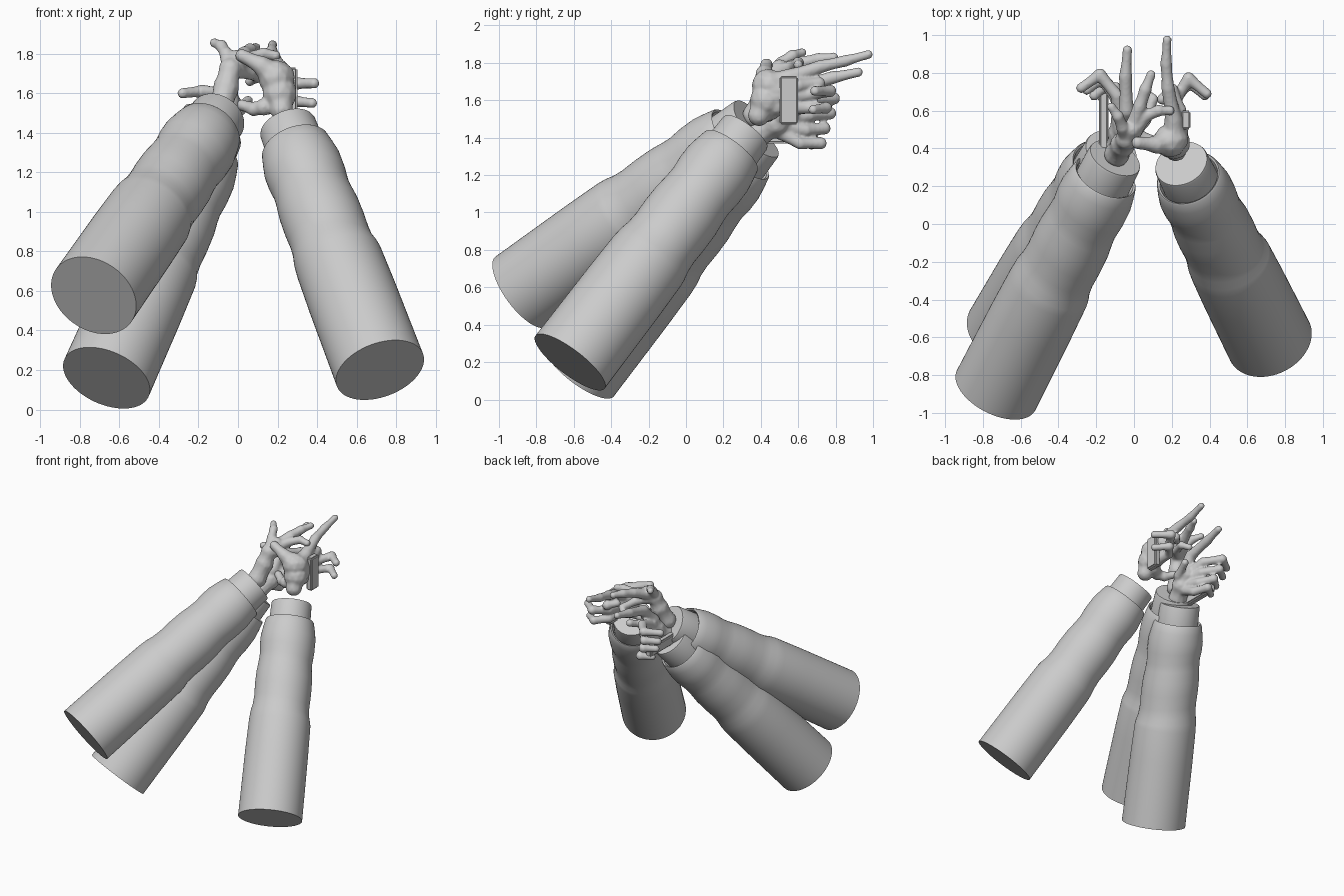
import bpy, bmesh, math
from mathutils import Vector, Matrix


def finish(bm, name, smooth_angle=35):
    me = bpy.data.meshes.new(name)
    bmesh.ops.recalc_face_normals(bm, faces=bm.faces)
    bm.to_mesh(me)
    bm.free()
    ob = bpy.data.objects.new(name, me)
    bpy.context.collection.objects.link(ob)
    bpy.ops.object.select_all(action='DESELECT')
    ob.select_set(True)
    bpy.context.view_layer.objects.active = ob
    bpy.ops.object.shade_smooth_by_angle(angle=math.radians(smooth_angle))
    return ob


def lathe(name, start, end, profile, tilts=None, seg=64):
    """Closed tube from start to end; profile = (fraction, radius); tilts skew the fold rings."""
    start, end = Vector(start), Vector(end)
    axis = end - start
    length = axis.length
    rot = axis.to_track_quat('Z', 'Y')
    bm = bmesh.new()
    rings = []
    for i, (t, r) in enumerate(profile):
        k = tilts.get(i, 0) if tilts else 0
        ring = []
        for s in range(seg):
            a = 2 * math.pi * s / seg
            p = Vector((r * math.cos(a), r * math.sin(a), length * (t + k * math.cos(a))))
            ring.append(bm.verts.new(start + rot @ p))
        rings.append(ring)
    for a, b in zip(rings, rings[1:]):
        for s in range(seg):
            n = (s + 1) % seg
            bm.faces.new((a[s], a[n], b[n], b[s]))
    bm.faces.new(rings[0][::-1])
    bm.faces.new(rings[-1])
    return finish(bm, name)


def hand(name, chains):
    """Fuse tapering rounded chains (x, y, z, radius) into one smooth skin."""
    bm = bmesh.new()
    for chain in chains:
        for p, q in zip(chain, chain[1:]):
            a, b = Vector(p[:3]), Vector(q[:3])
            steps = max(2, int((b - a).length / 0.016))
            for i in range(steps + 1):
                f = i / steps
                # slight waist between the joints
                r = (p[3] * (1 - f) + q[3] * f) * (1 - 0.1 * math.sin(math.pi * f))
                bmesh.ops.create_icosphere(bm, subdivisions=2, radius=r,
                                           matrix=Matrix.Translation(a.lerp(b, f)))
    ob = finish(bm, name)
    m = ob.modifiers.new("fuse", 'REMESH')
    m.mode = 'VOXEL'
    m.voxel_size = 0.009
    m.use_smooth_shade = True
    s = ob.modifiers.new("soften", 'SMOOTH')
    s.factor = 0.5
    s.iterations = 3
    return ob


def plate(name, loc, size, rot):
    bm = bmesh.new()
    bmesh.ops.create_cube(bm, size=1)
    bmesh.ops.scale(bm, vec=size, verts=bm.verts)
    bmesh.ops.bevel(bm, geom=bm.edges[:], offset=0.01, segments=3, affect='EDGES')
    ob = finish(bm, name)
    ob.location = loc
    ob.rotation_euler = rot
    return ob


# Arms: coat sleeve with soft folds, and shirt cuff inside it
sleeve = [(0, .233), (.30, .229), (.44, .224), (.47, .219), (.50, .208), (.54, .203),
          (.60, .206), (.66, .204), (.71, .195), (.745, .192), (.79, .199), (.84, .199),
          (.88, .188), (.915, .176), (.92, .170), (.915, .160), (.89, .152)]
tilts = {3: .012, 4: .018, 5: .018, 6: .018, 7: .012, 8: .015, 9: .018, 10: .012}
cuff = [(.85, .150), (.9, .150), (.993, .146), (1, .142)]
arms = {
    "upper_left": ((-.73, -.88, .577), (-.10, .35, 1.48)),
    "lower_left": ((-.665, -.57, .16), (-.12, .38, 1.39)),
    "right": ((.718, -.62, .20), (.25, .32, 1.43)),
}
for key, (a, b) in arms.items():
    lathe(key + "_sleeve", a, b, sleeve, tilts)
    lathe(key + "_cuff", a, b, cuff)

# Right hand: upright palm, pointing index, curled fingers
hand("right_hand", [
    [(.22, .39, 1.52, .06), (.21, .43, 1.60, .09), (.19, .44, 1.68, .09), (.12, .42, 1.74, .05),
     (.02, .43, 1.79, .035)],
    [(.21, .45, 1.68, .08), (.21, .55, 1.72, .05), (.18, .72, 1.78, .037),
     (.17, .85, 1.81, .033), (.175, .975, 1.845, .025)],
    [(.20, .45, 1.55, .06), (.13, .42, 1.53, .045), (.08, .44, 1.52, .038), (.02, .48, 1.54, .03)],
    [(.22, .48, 1.65, .07), (.24, .60, 1.68, .04), (.20, .71, 1.69, .036), (.15, .66, 1.70, .03)],
    [(.22, .48, 1.62, .07), (.22, .66, 1.63, .036), (.29, .77, 1.65, .035), (.385, .69, 1.65, .028)],
    [(.22, .48, 1.57, .06), (.22, .66, 1.56, .034), (.29, .75, 1.56, .033), (.375, .68, 1.55, .027)],
])

# Lower left hand: fist below the others with a pointing index
hand("lower_left_hand", [
    [(-.09, .39, 1.42, .07), (-.06, .48, 1.48, .08), (-.05, .54, 1.54, .07)],
    [(-.05, .50, 1.55, .06), (-.04, .60, 1.67, .043), (-.045, .78, 1.72, .037),
     (-.035, .92, 1.75, .027)],
    [(-.06, .50, 1.52, .06), (-.09, .68, 1.60, .036), (-.18, .79, 1.61, .035), (-.28, .72, 1.60, .028)],
    [(-.07, .50, 1.50, .06), (-.09, .66, 1.52, .036), (-.17, .77, 1.53, .035), (-.25, .71, 1.52, .028)],
    [(-.07, .48, 1.47, .06), (-.08, .64, 1.44, .036), (-.14, .74, 1.45, .035), (-.21, .68, 1.44, .028)],
    [(-.07, .47, 1.45, .05), (-.06, .61, 1.37, .034), (-.10, .72, 1.37, .034), (-.17, .67, 1.36, .026)],
    [(-.05, .45, 1.48, .05), (.01, .52, 1.52, .036), (.05, .64, 1.56, .028)],
])

# Upper left hand: reaching over the top, spread fingers and raised thumb
hand("upper_left_hand", [
    [(-.09, .37, 1.52, .07), (-.06, .42, 1.63, .068), (-.04, .45, 1.72, .06), (-.01, .50, 1.77, .05)],
    [(-.02, .48, 1.75, .05), (.03, .62, 1.80, .038), (.06, .71, 1.82, .035), (.09, .79, 1.83, .026)],
    [(-.01, .48, 1.75, .05), (.06, .57, 1.78, .036), (.13, .60, 1.80, .033), (.19, .60, 1.79, .027)],
    [(-.04, .45, 1.72, .05), (-.06, .51, 1.80, .036), (-.085, .57, 1.84, .033),
     (-.12, .62, 1.855, .025)],
    [(-.01, .48, 1.72, .05), (.06, .55, 1.70, .034), (.10, .66, 1.68, .03), (.06, .70, 1.66, .026)],
])

# Flat plates on the backs of the two fists
plate("right_plate", (.275, .55, 1.60), (.05, .10, .26), (0, 0, 0))
plate("lower_left_plate", (-.16, .55, 1.41), (.05, .31, .08), (0, 0, 0))
